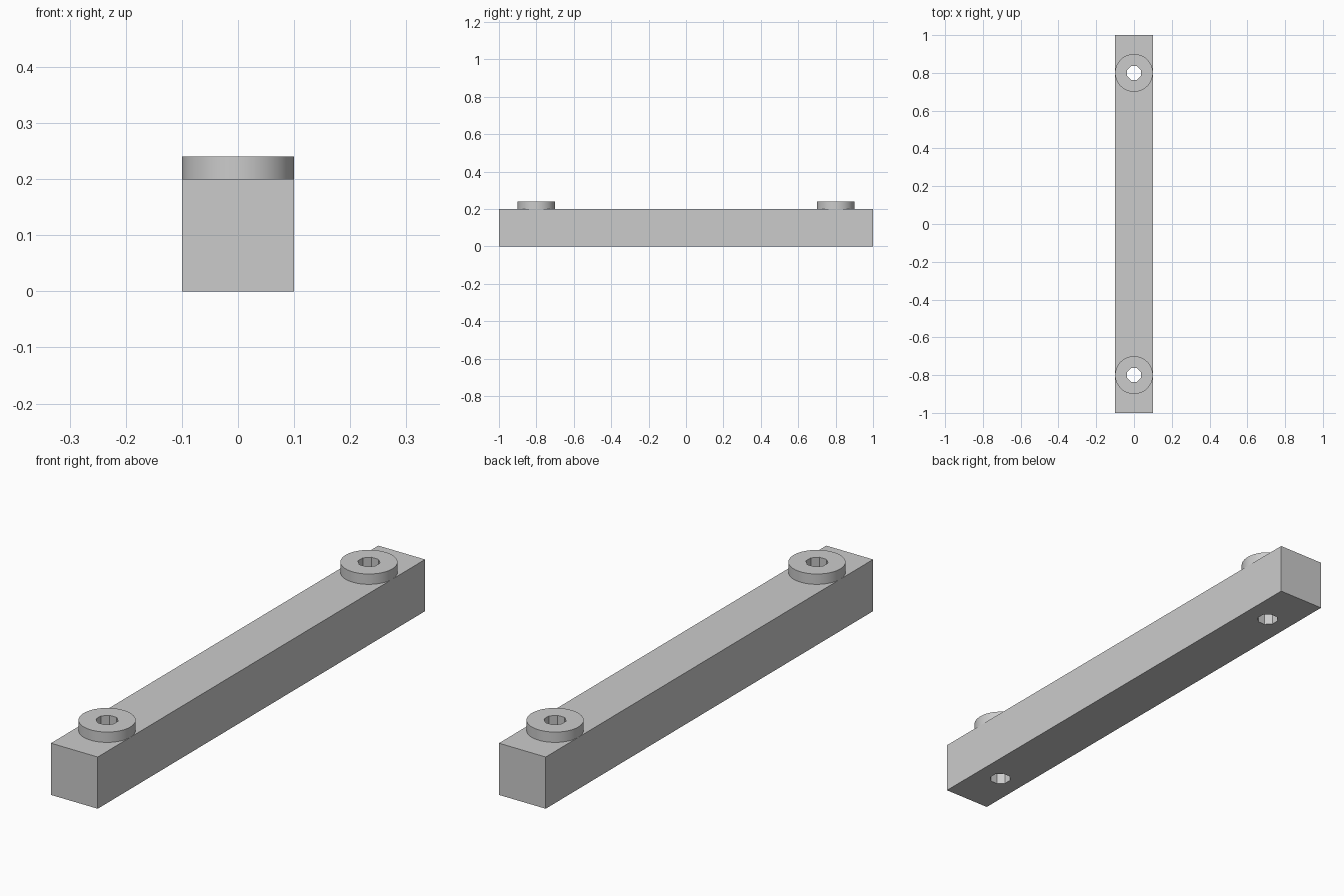
import bpy, bmesh, math
from mathutils import Matrix

cube = bpy.data.objects.get("Cube")
if cube:
    bpy.data.objects.remove(cube, do_unlink=True)

grey = bpy.data.materials.new("plain grey")
grey.use_nodes = True
colour = (0.6, 0.6, 0.6, 1)
grey.diffuse_color = colour
grey.node_tree.nodes["Principled BSDF"].inputs["Base Color"].default_value = colour

LENGTH, WIDTH, TOP = 2.0, 0.2, 0.2
END_Y = 0.8


def add_object(name, bm):
    mesh = bpy.data.meshes.new(name)
    bm.to_mesh(mesh)
    bm.free()
    mesh.materials.append(grey)
    obj = bpy.data.objects.new(name, mesh)
    bpy.context.collection.objects.link(obj)
    return obj


def add_cylinder(name, sides, radius, z0, z1, y, turn=0.0):
    bm = bmesh.new()
    place = Matrix.Translation((0, y, (z0 + z1) / 2)) @ Matrix.Rotation(turn, 4, "Z")
    bmesh.ops.create_cone(bm, cap_ends=True, segments=sides, radius1=radius,
                          radius2=radius, depth=z1 - z0, matrix=place)
    return add_object(name, bm)


def cut(target, cutter):
    mod = target.modifiers.new("hole", "BOOLEAN")
    mod.operation = "DIFFERENCE"
    mod.solver = "EXACT"
    mod.object = cutter


# Square bar
bm = bmesh.new()
bmesh.ops.create_cube(bm, size=1, matrix=Matrix.Translation((0, 0, TOP / 2))
                      @ Matrix.Diagonal((WIDTH, LENGTH, TOP, 1)))
bar = add_object("bar", bm)

# Round boss at each end, with an eight-sided hole through boss and bar
for side, y in (("front", -END_Y), ("back", END_Y)):
    boss = add_cylinder(side + "_boss", 64, 0.1, TOP, 0.24, y)
    hole = add_cylinder(side + "_hole_cutter", 8, 0.04, -0.1, 0.4, y, math.pi / 8)
    hole.hide_render = True
    hole.hide_viewport = True
    hole.display_type = "WIRE"
    cut(bar, hole)
    cut(boss, hole)
    bpy.ops.object.select_all(action="DESELECT")
    boss.select_set(True)
    bpy.context.view_layer.objects.active = boss
    bpy.ops.object.shade_smooth_by_angle(angle=math.radians(30))
